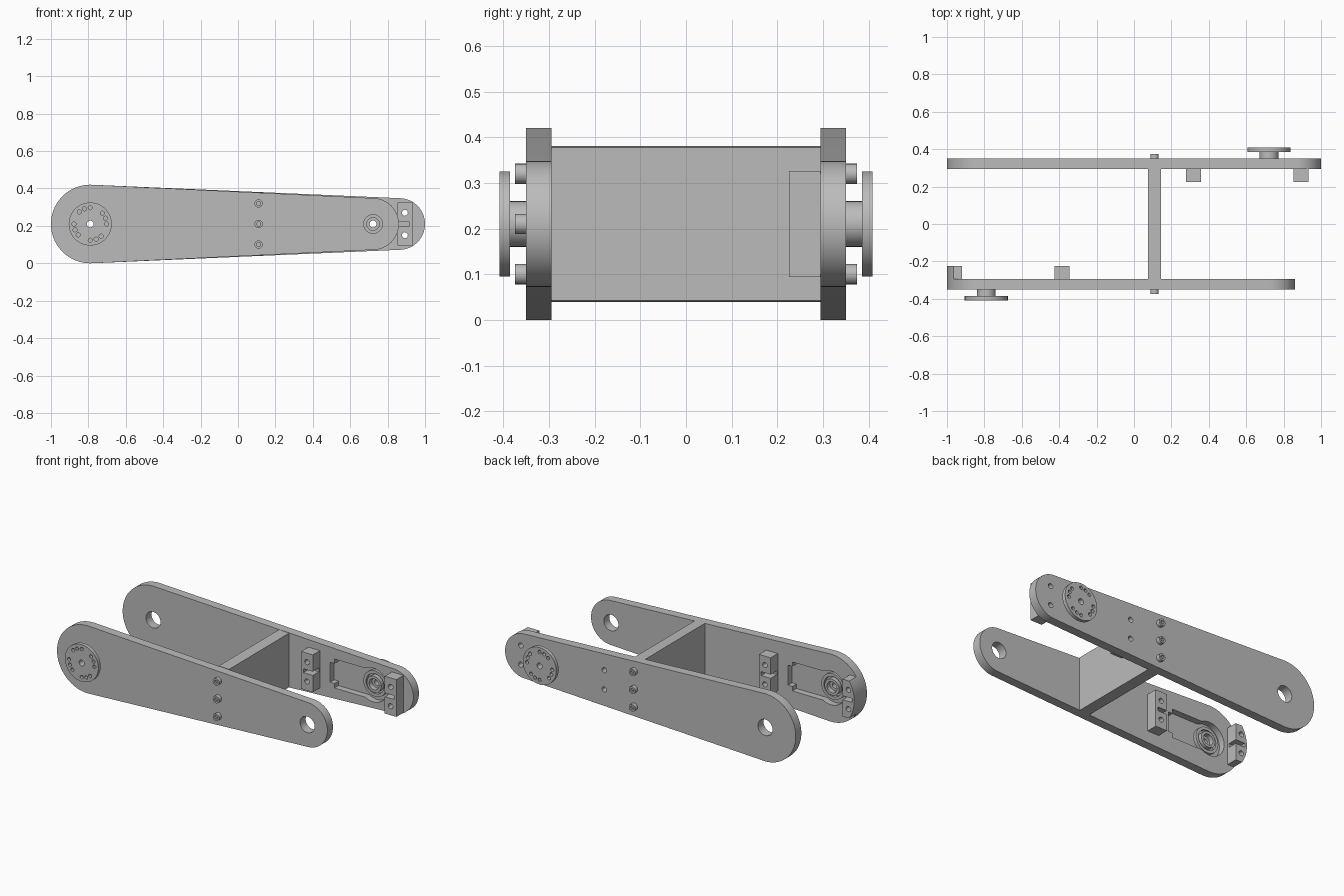
import bpy, bmesh
from math import sin, cos, pi, acos, radians

if "Cube" in bpy.data.objects:
    bpy.data.objects.remove(bpy.data.objects["Cube"], do_unlink=True)

grey = bpy.data.materials.new("machined_grey")
grey.use_nodes = True
COLOUR = (0.5, 0.5, 0.5, 1)
grey.diffuse_color = COLOUR
grey.node_tree.nodes["Principled BSDF"].inputs["Base Color"].default_value = COLOUR

MID = 0.21                      # height of the arm's centre line
INNER, OUTER = 0.295, 0.35      # distance of the plate faces from the middle
BIG = (-0.79, 0.21)             # x centre and radius of the wide end


def prism(name, points, y0, y1):
    """Extrude an (x, z) outline from y0 to y1."""
    bm = bmesh.new()
    face = bm.faces.new([bm.verts.new((x, y0, z)) for x, z in points])
    new = bmesh.ops.extrude_face_region(bm, geom=[face])["geom"]
    bmesh.ops.translate(bm, vec=(0, y1 - y0, 0),
                        verts=[v for v in new if isinstance(v, bmesh.types.BMVert)])
    bmesh.ops.recalc_face_normals(bm, faces=bm.faces)
    mesh = bpy.data.meshes.new(name)
    bm.to_mesh(mesh)
    bm.free()
    mesh.materials.append(grey)
    obj = bpy.data.objects.new(name, mesh)
    bpy.context.collection.objects.link(obj)
    return obj


def arc(x, z, r, start, end, n):
    return [(x + r * cos(start + (end - start) * i / n),
             z + r * sin(start + (end - start) * i / n)) for i in range(n + 1)]


def disc(name, x, z, r, y0, y1, n=40):
    return prism(name, arc(x, z, r, 0, 2 * pi * (n - 1) / n, n - 1), y0, y1)


def box(name, x0, x1, half, y0, y1):
    return prism(name, [(x0, MID - half), (x1, MID - half),
                        (x1, MID + half), (x0, MID + half)], y0, y1)


def carve(obj, cutter, operation='DIFFERENCE'):
    """Apply a boolean and throw the cutter away."""
    mod = obj.modifiers.new("cut", 'BOOLEAN')
    mod.operation, mod.solver, mod.object = operation, 'EXACT', cutter
    bpy.context.view_layer.objects.active = obj
    bpy.ops.object.modifier_apply(modifier=mod.name)
    bpy.data.objects.remove(cutter, do_unlink=True)


def arm_outline(end_x, end_r):
    """Two round ends joined by tangent lines."""
    t = acos((BIG[1] - end_r) / (end_x - BIG[0]))
    return (arc(end_x, MID, end_r, -t, t, 32)
            + arc(BIG[0], MID, BIG[1], t, 2 * pi - t, 48))


def servo_mount(label, plate, outline, cx, d, side):
    """Pocket, brackets and horn; d points to the arm's end, side is outward in y."""
    def y(v):
        return v * side

    # Stepped pocket in the inner face
    carve(plate, box("cutter", cx - d * 0.265, cx, 0.09, y(0.25), y(0.335)))
    carve(plate, box("cutter", cx - d * 0.295, cx - d * 0.2, 0.062, y(0.25), y(0.335)))
    carve(plate, disc("cutter", cx, MID, 0.105, y(0.25), y(0.335)))
    carve(plate, disc("cutter", cx, MID, 0.045, y(0.25), y(0.4)))

    # Slotted brackets at both ends of the pocket, trimmed to the arm outline
    deep = 0.4 if side > 0 else 0.3
    for end, near, far in (("inner", -0.365, -0.445), ("outer", 0.13, 0.21)):
        bracket = box(f"{label}_{end}_bracket", cx + d * near, cx + d * far,
                      0.116, y(0.225), y(0.297))
        carve(bracket, prism("trim", outline, y(0.2), y(0.32)), 'INTERSECT')
        wall = 0.015 if far > near else -0.015
        carve(bracket, box("cutter", cx + d * (near - wall), cx + d * (far - wall),
                           0.012, y(0.2), y(0.285)))
        for z in (MID - 0.06, MID + 0.06):
            hole_x = cx + d * (near + far) / 2
            carve(bracket, disc("cutter", hole_x, z, 0.016, y(0.2), y(0.32), 20))
            if side > 0:
                carve(plate, disc("cutter", hole_x, z, 0.016, y(0.25), y(deep), 20))

    # Bearing ring on the pocket floor
    ring = disc(f"{label}_bearing_ring", cx, MID, 0.08, y(0.315), y(0.34))
    carve(ring, disc("cutter", cx, MID, 0.062, y(0.3), y(0.35)))

    # Hub with a counterbored centre
    hub = disc(f"{label}_hub", cx, MID, 0.05, y(0.305), y(0.387))
    carve(hub, disc("cutter", cx, MID, 0.034, y(0.28), y(0.335)))
    carve(hub, disc("cutter", cx, MID, 0.018, y(0.28), y(0.43), 24))

    # Horn disc with four groups of three holes
    horn = disc(f"{label}_horn", cx, MID, 0.115, y(0.385), y(0.408), 64)
    carve(horn, disc("cutter", cx, MID, 0.018, y(0.36), y(0.43), 24))
    for quarter in range(4):
        for step in range(3):
            a = radians(90 * quarter + 21 * step)
            carve(horn, disc("cutter", cx + 0.087 * cos(a), MID + 0.087 * sin(a),
                             0.011, y(0.36), y(0.43), 12))


# Side plates
front_outline = arm_outline(0.722, 0.138)
back_outline = arm_outline(0.862, 0.138)
front_plate = prism("front_plate", front_outline, -OUTER, -INNER)
back_plate = prism("back_plate", back_outline, INNER, OUTER)
carve(front_plate, disc("cutter", 0.722, MID, 0.05, -0.4, -0.2))
carve(back_plate, disc("cutter", BIG[0], MID, 0.05, 0.2, 0.4))
servo_mount("front", front_plate, front_outline, -0.79, -1, -1)
servo_mount("back", back_plate, back_outline, 0.722, 1, 1)

# Cross web following the taper of the plates
prism("cross_web", [(0.075, MID - 0.171), (0.145, MID - 0.168),
                    (0.145, MID + 0.168), (0.075, MID + 0.171)], -INNER, INNER)

# Socket-head screws on both plates
for side, label in ((-1, "front"), (1, "back")):
    for i in range(3):
        z = MID + 0.11 * (i - 1)
        screw = disc(f"{label}_screw_{i + 1}", 0.11, z, 0.022, side * 0.345, side * 0.374, 24)
        carve(screw, disc("cutter", 0.11, z, 0.012, side * 0.36, side * 0.39, 6))

# Smooth the round walls and keep the edges sharp
for obj in bpy.context.collection.objects:
    if obj.type == 'MESH':
        obj.select_set(True)
        bpy.context.view_layer.objects.active = obj
bpy.ops.object.shade_smooth_by_angle(angle=radians(30))
